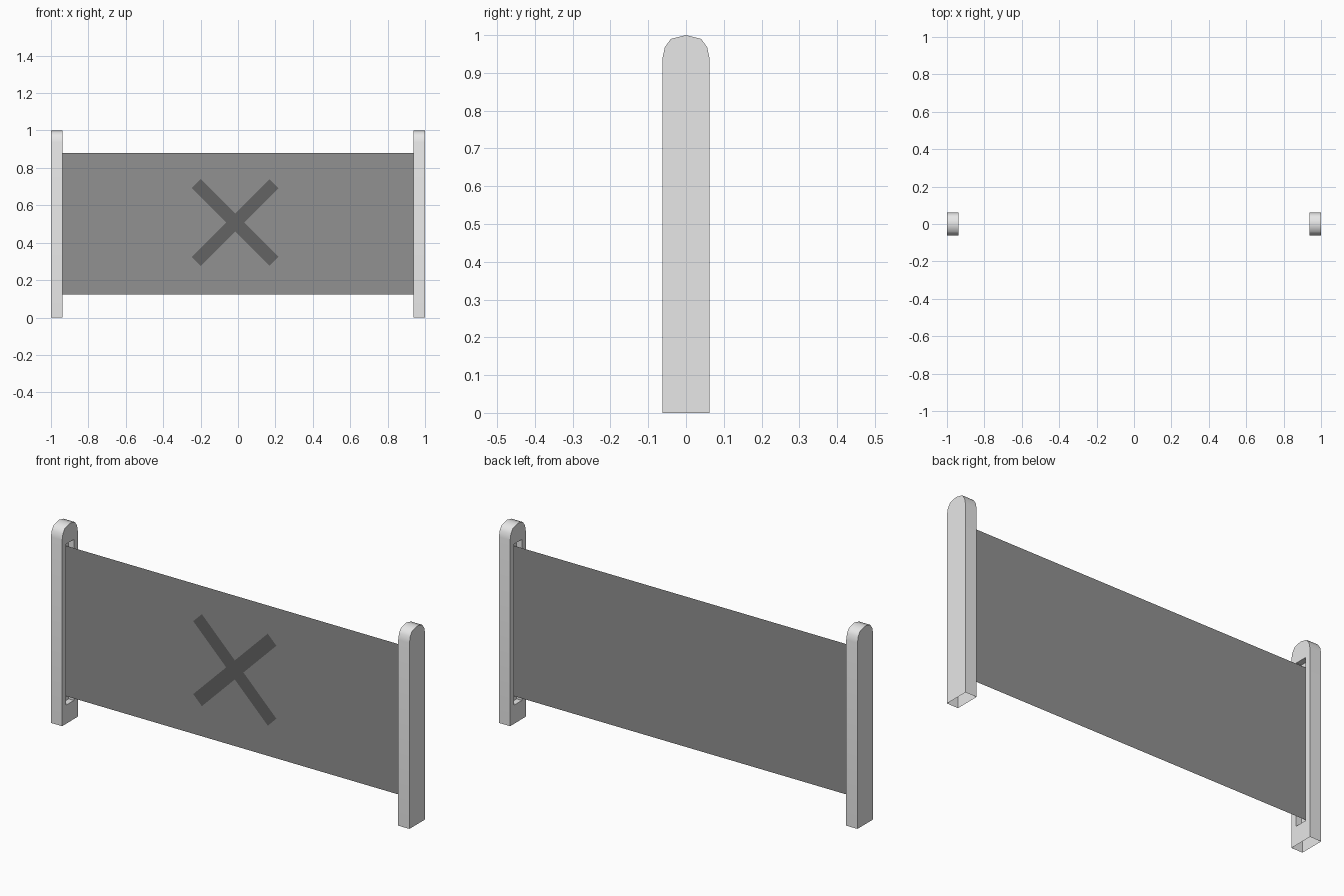
import bpy
import bmesh
from math import radians
from mathutils import Matrix, Vector

if "Cube" in bpy.data.objects:
    bpy.data.objects.remove(bpy.data.objects["Cube"], do_unlink=True)


def material(name, value):
    mat = bpy.data.materials.new(name)
    mat.use_nodes = True
    colour = (value, value, value, 1)
    mat.diffuse_color = colour
    mat.node_tree.nodes["Principled BSDF"].inputs["Base Color"].default_value = colour
    return mat


def finish(bm, name, mat):
    mesh = bpy.data.meshes.new(name)
    bm.to_mesh(mesh)
    bm.free()
    mesh.materials.append(mat)
    obj = bpy.data.objects.new(name, mesh)
    bpy.context.collection.objects.link(obj)
    return obj


light_grey = material("light grey", 0.8)
mid_grey = material("mid grey", 0.284)
dark_grey = material("dark grey", 0.126)

OUTER, INNER, SLOT_BACK = 1.0, 0.9375, 0.967

# Rounded post outline and the slot that holds the panel, as (y, z)
half = [(0.0625, 0), (0.0625, 0.9375), (0.056, 0.968), (0.04, 0.99)]
outline = half + [(0, 1)] + [(-y, z) for y, z in reversed(half)]
slot = [(-0.031, 0.094), (0.031, 0.094), (0.031, 0.906), (-0.031, 0.906)]


def make_post(name, side):
    bm = bmesh.new()

    def ring(points, x):
        return [bm.verts.new((side * x, y, z)) for y, z in points]

    def walls(a, b, closed):
        n = len(a)
        for i in range(n if closed else n - 1):
            j = (i + 1) % n
            bm.faces.new((a[i], a[j], b[j], b[i]))

    outer, inner = ring(outline, OUTER), ring(outline, INNER)
    mouth, back = ring(slot, INNER), ring(slot, SLOT_BACK)
    # Shell with an open underside
    walls(outer, inner, False)
    bm.faces.new(outer)
    # Recessed slot
    walls(mouth, back, True)
    bm.faces.new(back)
    # Inner side around the slot
    bm.edges.new((inner[0], inner[-1]))
    rim = []
    for loop in (inner, mouth):
        for i, v in enumerate(loop):
            rim.append(bm.edges.get((v, loop[i - 1])))
    bmesh.ops.triangle_fill(bm, edges=rim, use_beauty=True,
                            normal=Vector((-side, 0, 0)))
    bmesh.ops.recalc_face_normals(bm, faces=bm.faces)
    post = finish(bm, name, light_grey)
    bpy.ops.object.select_all(action="DESELECT")
    post.select_set(True)
    bpy.context.view_layer.objects.active = post
    bpy.ops.object.shade_smooth_by_angle(angle=radians(50))


make_post("left_post", 1)
make_post("right_post", -1)

# Flat panel stretched between the slots
bm = bmesh.new()
corners = [(-1, 0.122), (1, 0.122), (1, 0.88), (-1, 0.88)]
bm.faces.new([bm.verts.new((s * SLOT_BACK, 0, z)) for s, z in corners])
finish(bm, "panel", mid_grey)

# Diagonal cross on the front of the panel
bm = bmesh.new()
LENGTH, WIDTH = 0.294, 0.034
arm = [Vector((WIDTH, 0, WIDTH)), Vector((WIDTH, 0, LENGTH)),
       Vector((-WIDTH, 0, LENGTH))]
points = []
for quarter in range(4):
    turn = Matrix.Rotation(radians(-45 - 90 * quarter), 3, "Y")
    points += [turn @ p for p in arm]
centre = Vector((-0.015, -0.004, 0.508))
bm.faces.new([bm.verts.new(p + centre) for p in points])
bm.normal_update()
if bm.faces[:] and next(iter(bm.faces)).normal.y > 0:
    bmesh.ops.reverse_faces(bm, faces=bm.faces[:])
finish(bm, "cross_mark", dark_grey)
